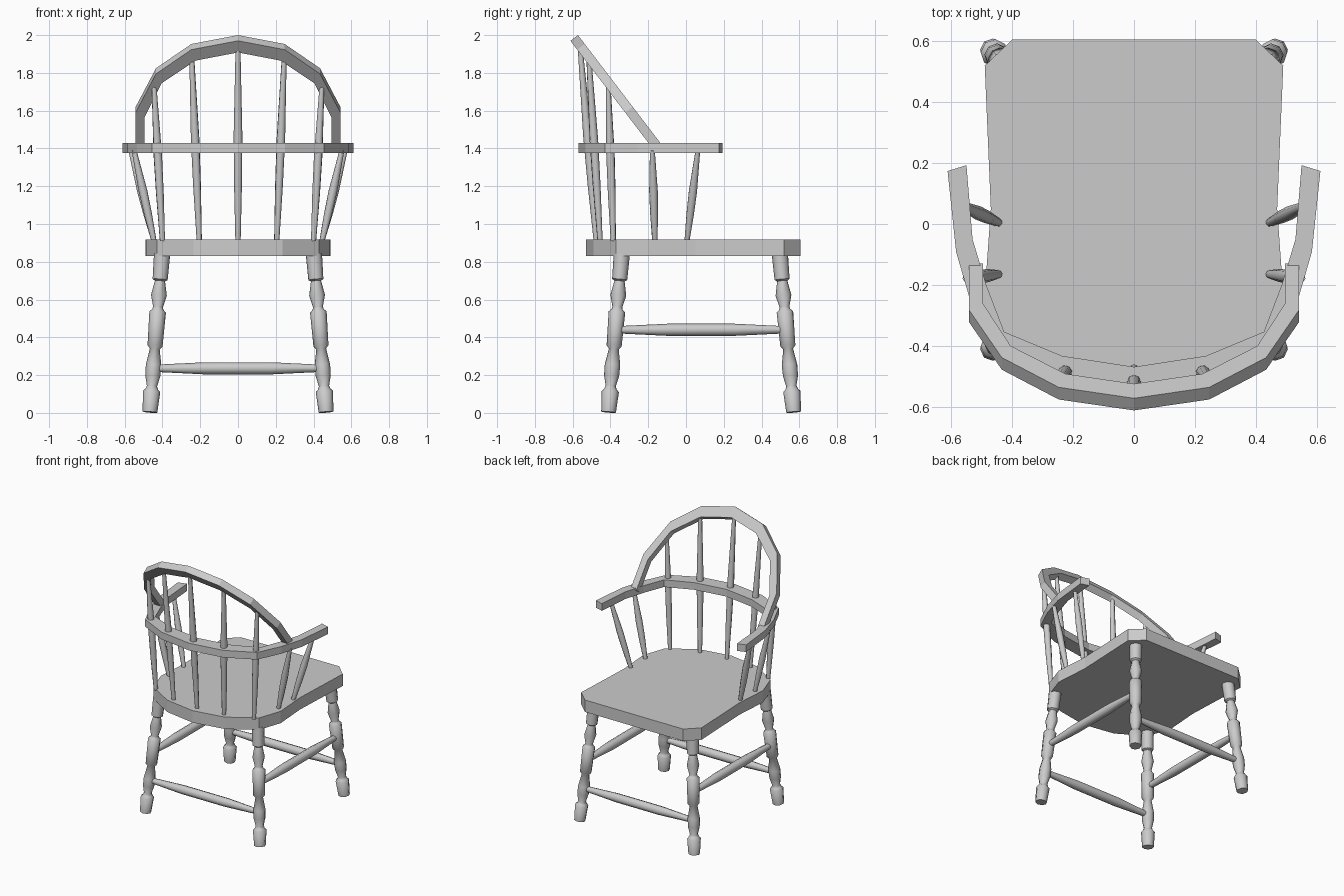
import bpy, bmesh
from mathutils import Vector

if "Cube" in bpy.data.objects:
    bpy.data.objects.remove(bpy.data.objects["Cube"])


def finish(name, bm, smooth=False):
    bmesh.ops.recalc_face_normals(bm, faces=bm.faces)
    mesh = bpy.data.meshes.new(name)
    bm.to_mesh(mesh)
    bm.free()
    ob = bpy.data.objects.new(name, mesh)
    bpy.context.collection.objects.link(ob)
    if smooth:
        bpy.ops.object.select_all(action='DESELECT')
        bpy.context.view_layer.objects.active = ob
        ob.select_set(True)
        bpy.ops.object.shade_smooth_by_angle(angle=0.87)
    return ob


def turned(name, a, b, profile, sides=8):
    """Lathe a (fraction, radius) profile along the line from a to b."""
    a, b = Vector(a), Vector(b)
    turn = (b - a).to_track_quat('Z', 'Y')
    bm = bmesh.new()
    rings = []
    for t, r in profile:
        ring = bmesh.ops.create_circle(bm, segments=sides, radius=r)['verts']
        for v in ring:
            v.co = a.lerp(b, t) + turn @ v.co
        rings.append(ring)
    for lo, hi in zip(rings, rings[1:]):
        for i in range(sides):
            j = (i + 1) % sides
            bm.faces.new((lo[i], lo[j], hi[j], hi[i]))
    bm.faces.new(rings[0])
    bm.faces.new(rings[-1])
    return finish(name, bm, True)


def mirrored(half):
    """Complete a half path that ends on x = 0."""
    return half + [(-p[0], *p[1:]) for p in reversed(half[:-1])]


def band(name, outer, inner, shift):
    """Rectangular-section bent strip; shift is its thickness vector."""
    bm = bmesh.new()
    rows = []
    for o, i in zip(mirrored(outer), mirrored(inner)):
        o, i, s = Vector(o), Vector(i), Vector(shift)
        rows.append([bm.verts.new(p) for p in (o, i, i + s, o + s)])
    for p, q in zip(rows, rows[1:]):
        for k in range(4):
            m = (k + 1) % 4
            bm.faces.new((p[k], p[m], q[m], q[k]))
    bm.faces.new(rows[0])
    bm.faces.new(rows[-1])
    return finish(name, bm)


# Seat slab with clipped front corners, waisted sides and rounded back
outline = mirrored([(0.40, 0.605), (0.49, 0.52), (0.47, 0.05), (0.488, -0.2),
                    (0.43, -0.37), (0.235, -0.49), (0, -0.53)])
bm = bmesh.new()
base = bm.faces.new([bm.verts.new((x, y, 0.83)) for x, y in outline])
top = bmesh.ops.extrude_face_region(bm, geom=[base], use_keep_orig=True)['geom']
for v in top:
    if isinstance(v, bmesh.types.BMVert):
        v.co.z = 0.918
finish("seat", bm)

# Arm rail
Z = 1.377
band("arm_rail",
     [(x, y, Z) for x, y in [(0.612, 0.174), (0.584, -0.092), (0.535, -0.26),
                             (0.455, -0.43), (0.25, -0.532), (0, -0.57)]],
     [(x, y, Z) for x, y in [(0.55, 0.193), (0.53, -0.05), (0.485, -0.2),
                             (0.426, -0.354), (0.236, -0.433), (0, -0.469)]],
     (0, 0, 0.053))


# Back hoop, lying in a sloping plane
def slope(pts):
    return [(x, -0.612 + (1.97 - z) * 0.764, z) for x, z in pts]


band("back_hoop",
     slope([(0.542, 1.39), (0.542, 1.59), (0.434, 1.795), (0.247, 1.923), (0, 1.97)]),
     slope([(0.495, 1.39), (0.495, 1.565), (0.405, 1.745), (0.225, 1.865), (0, 1.908)]),
     (0, 0.04, 0.03))

# Turned legs
leg = [(0, 0.039), (0.13, 0.046), (0.145, 0.034), (0.165, 0.027), (0.23, 0.04),
       (0.30, 0.041), (0.40, 0.026), (0.42, 0.04), (0.635, 0.044), (0.65, 0.03),
       (0.665, 0.026), (0.74, 0.042), (0.83, 0.027), (0.84, 0.04), (1, 0.043)]
stretcher = [(0, 0.019), (0.3, 0.032), (0.7, 0.032), (1, 0.019)]
spindle = [(0, 0.014), (0.3, 0.021), (0.55, 0.023), (1, 0.013)]

for s, side in ((1, "right"), (-1, "left")):
    turned(f"front_leg_{side}", (s * 0.466, 0.57, 0.004), (s * 0.402, 0.497, 0.84), leg)
    turned(f"rear_leg_{side}", (s * 0.466, -0.41, 0.004), (s * 0.402, -0.34, 0.84), leg)
    turned(f"side_stretcher_{side}", (s * 0.434, -0.365, 0.44),
           (s * 0.434, 0.525, 0.44), stretcher)
    # Arm and side back spindles
    for n, (a, b) in enumerate([((0.445, 0.005, 0.91), (0.568, 0.063, 1.39)),
                                ((0.445, -0.165, 0.91), (0.55, -0.178, 1.39)),
                                ((0.40, -0.385, 0.91), (0.445, -0.412, 1.74)),
                                ((0.205, -0.455, 0.91), (0.245, -0.515, 1.89))]):
        turned(f"spindle_{side}_{n + 1}", (s * a[0], *a[1:]), (s * b[0], *b[1:]), spindle)

turned("spindle_centre", (0, -0.475, 0.91), (0, -0.56, 1.93), spindle)
for name, y in (("front", 0.549), ("rear", -0.39)):
    turned(f"{name}_stretcher", (-0.44, y, 0.236), (0.44, y, 0.236), stretcher)
